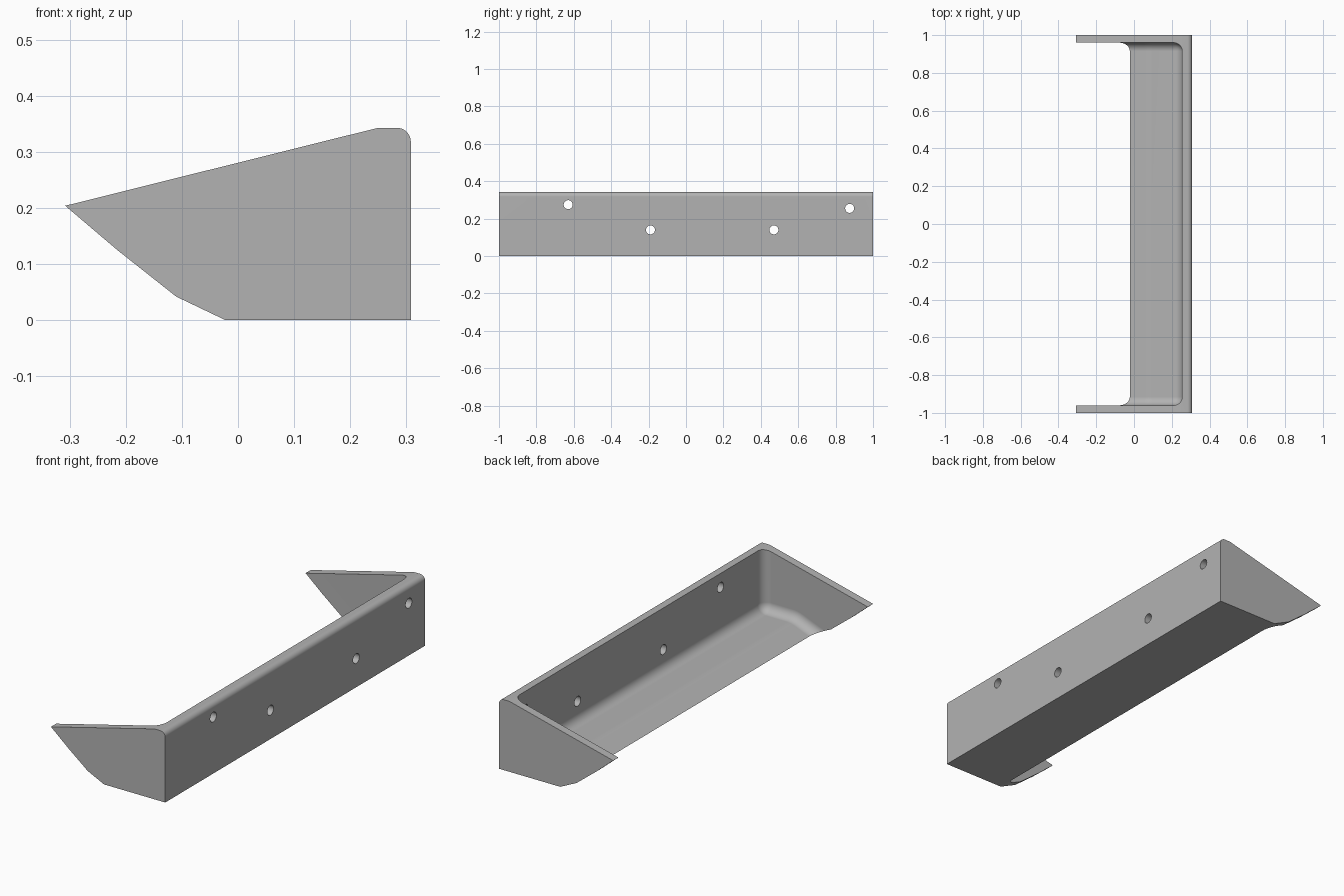
import bpy, bmesh, math
from mathutils import Matrix

cube = bpy.data.objects.get("Cube")
if cube:
    bpy.data.objects.remove(cube, do_unlink=True)

HALF_LEN = 1.0       # half length along y
END_INNER = 0.96     # inner face of the end walls
WALL_INNER = 0.255   # inner face of the long wall
FLOOR = 0.04         # floor thickness
FILLET = 0.045

grey = bpy.data.materials.new("plain grey")
grey.use_nodes = True
colour = (0.45, 0.45, 0.45, 1)
grey.diffuse_color = colour
grey.node_tree.nodes["Principled BSDF"].inputs["Base Color"].default_value = colour


def arc(cx, cz, r, start, end, steps):
    """Points of an arc in the xz plane, angles in degrees."""
    angles = [math.radians(start + (end - start) * i / steps) for i in range(steps + 1)]
    return [(cx + r * math.cos(a), cz + r * math.sin(a)) for a in angles]


def prism(profile, half):
    """Extrude an xz profile along y, centred on y = 0."""
    bm = bmesh.new()
    face = bm.faces.new([bm.verts.new((x, -half, z)) for x, z in profile])
    moved = bmesh.ops.extrude_face_region(bm, geom=[face])["geom"]
    verts = [v for v in moved if isinstance(v, bmesh.types.BMVert)]
    bmesh.ops.translate(bm, vec=(0, 2 * half, 0), verts=verts)
    bmesh.ops.recalc_face_normals(bm, faces=bm.faces)
    return bm


def to_object(bm, name):
    mesh = bpy.data.meshes.new(name)
    bm.to_mesh(mesh)
    bm.free()
    obj = bpy.data.objects.new(name, mesh)
    bpy.context.collection.objects.link(obj)
    return obj


def cut(target, cutter):
    cutter.hide_render = True
    mod = target.modifiers.new("cut", "BOOLEAN")
    mod.operation = "DIFFERENCE"
    mod.solver = "EXACT"
    mod.object = cutter
    bpy.context.view_layer.objects.active = target
    bpy.ops.object.modifier_apply(modifier=mod.name)
    bpy.data.objects.remove(cutter, do_unlink=True)


# Solid body with tapered side outline and rounded top edge
outline = [(-0.022, 0), (0.308, 0)]
outline += arc(0.283, 0.318, 0.025, 0, 90, 8)
outline += [(0.25, 0.343), (-0.308, 0.204), (-0.215, 0.125), (-0.11, 0.042)]
tray = to_object(prism(outline, HALF_LEN), "bracket_tray")
tray.data.materials.append(grey)

# Hollow: flat floor that ramps down to the open edge, with filleted corners
slope = math.radians(22)
bend = -0.022 + FLOOR / math.tan(slope)
low_x = -0.45
hollow = [(low_x, FLOOR - (bend - low_x) * math.tan(slope))]
bend_r = 0.1
tangent = bend_r * math.tan(slope / 2)
hollow += arc(bend + tangent, FLOOR - bend_r, bend_r, 112, 90, 4)
hollow += [(WALL_INNER, FLOOR), (WALL_INNER, 0.6), (low_x, 0.6)]
bm = prism(hollow, END_INNER)


def is_filleted(edge):
    a, b = (v.co for v in edge.verts)
    mid = (a + b) / 2
    on_end = abs(mid.y) > END_INNER - 0.001
    low = max(a.z, b.z) < FLOOR + 0.001
    on_wall = abs(mid.x - WALL_INNER) < 0.001
    return (on_end and (low or on_wall)) or (low and on_wall)


bmesh.ops.bevel(bm, geom=[e for e in bm.edges if is_filleted(e)], offset=FILLET,
                offset_type="OFFSET", segments=8, profile=0.5,
                affect="EDGES", clamp_overlap=False)
cut(tray, to_object(bm, "hollow_cutter"))

# Screw holes through the long wall
for y, z in [(-0.63, 0.275), (-0.19, 0.14), (0.47, 0.14), (0.875, 0.255)]:
    bm = bmesh.new()
    place = Matrix.Translation((0.28, y, z)) @ Matrix.Rotation(math.pi / 2, 4, "Y")
    bmesh.ops.create_cone(bm, cap_ends=True, segments=32, radius1=0.024,
                          radius2=0.024, depth=0.2, matrix=place)
    cut(tray, to_object(bm, "hole_cutter"))

# Smooth fillets, sharp corners
bpy.ops.object.select_all(action="DESELECT")
tray.select_set(True)
bpy.context.view_layer.objects.active = tray
bpy.ops.object.shade_smooth_by_angle(angle=math.radians(20))
weighted = tray.modifiers.new("even shading", "WEIGHTED_NORMAL")
weighted.keep_sharp = True
